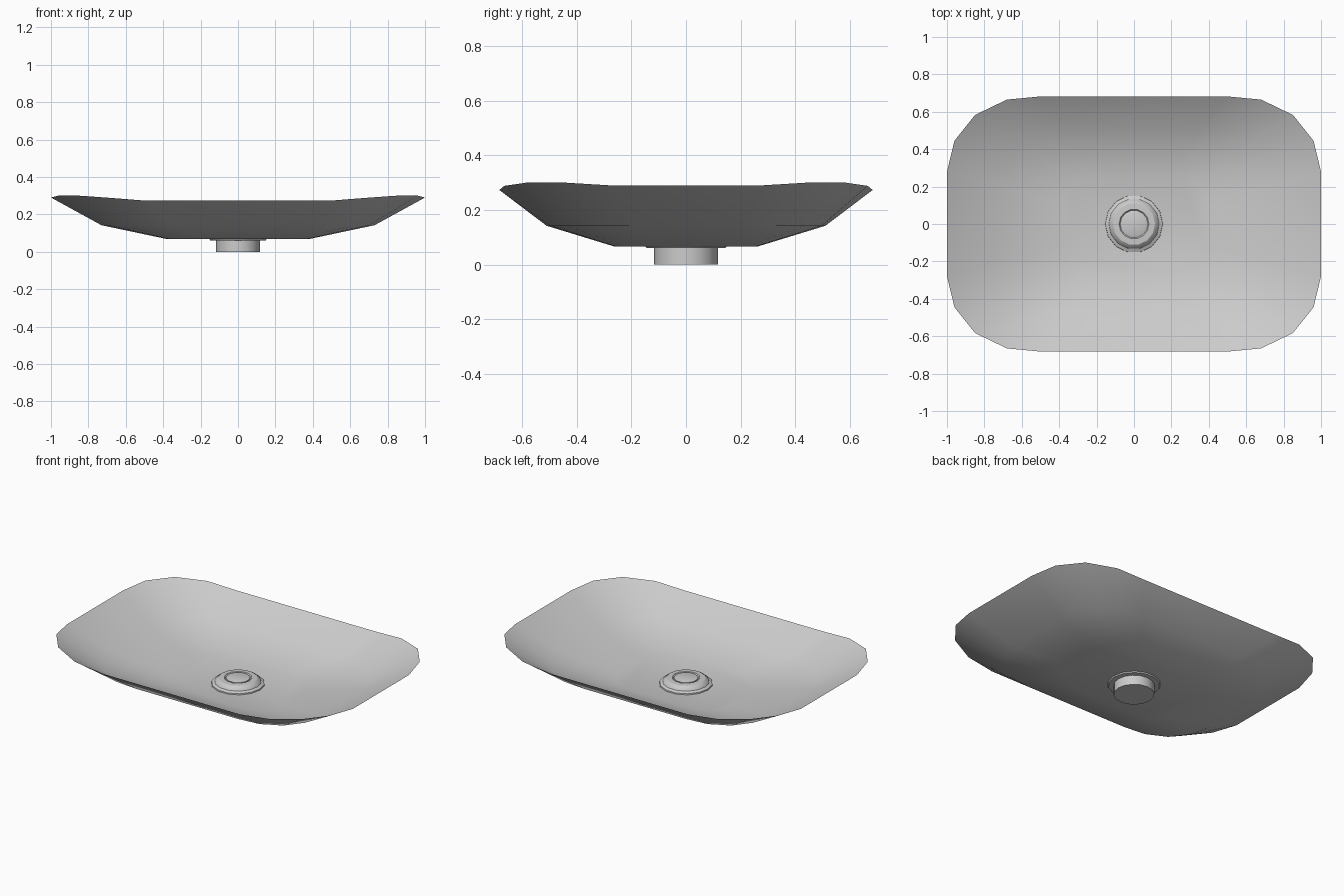
import bpy, bmesh, math

if "Cube" in bpy.data.objects:
    bpy.data.objects.remove(bpy.data.objects["Cube"], do_unlink=True)


def make_material(name, grey):
    mat = bpy.data.materials.new(name)
    mat.use_nodes = True
    colour = (grey, grey, grey, 1)
    mat.diffuse_color = colour
    mat.node_tree.nodes["Principled BSDF"].inputs["Base Color"].default_value = colour
    return mat


ceramic = make_material("light grey ceramic", 0.6)


def finish(bm, name, angle):
    bmesh.ops.recalc_face_normals(bm, faces=bm.faces)
    mesh = bpy.data.meshes.new(name)
    bm.to_mesh(mesh)
    bm.free()
    mesh.materials.append(ceramic)
    obj = bpy.data.objects.new(name, mesh)
    bpy.context.collection.objects.link(obj)
    bpy.ops.object.select_all(action="DESELECT")
    obj.select_set(True)
    bpy.context.view_layer.objects.active = obj
    bpy.ops.object.shade_smooth_by_angle(angle=math.radians(angle))
    return obj


def bridge(bm, a, b):
    n = len(a)
    for i in range(n):
        j = (i + 1) % n
        bm.faces.new((a[i], a[j], b[j], b[i]))


# Rounded rectangular rim: one corner, mirrored into all four quadrants
corner = [(1, .28, .29), (.96, .445, .3), (.85, .583, .3),
          (.68, .665, .288), (.49, .683, .273)]
rim = []
for sx, sy, step in ((1, 1, 1), (-1, 1, -1), (-1, -1, 1), (1, -1, -1)):
    rim += [(sx * x, sy * y, z) for x, y, z in corner[::step]]


def basin_ring(bm, sx, sy, z):
    return [bm.verts.new((x * sx, y * sy, z)) for x, y, _ in rim]


# Basin: outer and inner skins meeting at a sharp rim
bm = bmesh.new()
edge = [bm.verts.new(p) for p in rim]
for lift in (0, .008):
    middle = basin_ring(bm, .73, .747, .142 + lift)
    floor = basin_ring(bm, .375, .388, .067 + lift)
    bridge(bm, edge, middle)
    bridge(bm, middle, floor)
    bm.faces.new(floor)
finish(bm, "basin", 40)


def lathe(name, profile, sides, angle):
    bm = bmesh.new()
    rings = []
    for r, z in profile:
        rings.append([bm.verts.new((r * math.cos(math.tau * i / sides),
                                    r * math.sin(math.tau * i / sides), z))
                      for i in range(sides)])
    for a, b in zip(rings, rings[1:]):
        bridge(bm, a, b)
    bm.faces.new(rings[0])
    bm.faces.new(rings[-1])
    return finish(bm, name, angle)


# Drain: waste pipe below, stepped flange and recessed plug above
lathe("waste_pipe", [(.117, 0), (.117, .064)], 16, 35)
lathe("drain_flange", [(.148, .06), (.155, .07), (.153, .082), (.135, .09),
                       (.13, .1), (.112, .113), (.08, .115), (.074, .109)], 14, 28)
lathe("drain_plug", [(.07, .1), (.07, .114), (.062, .117)], 14, 28)
